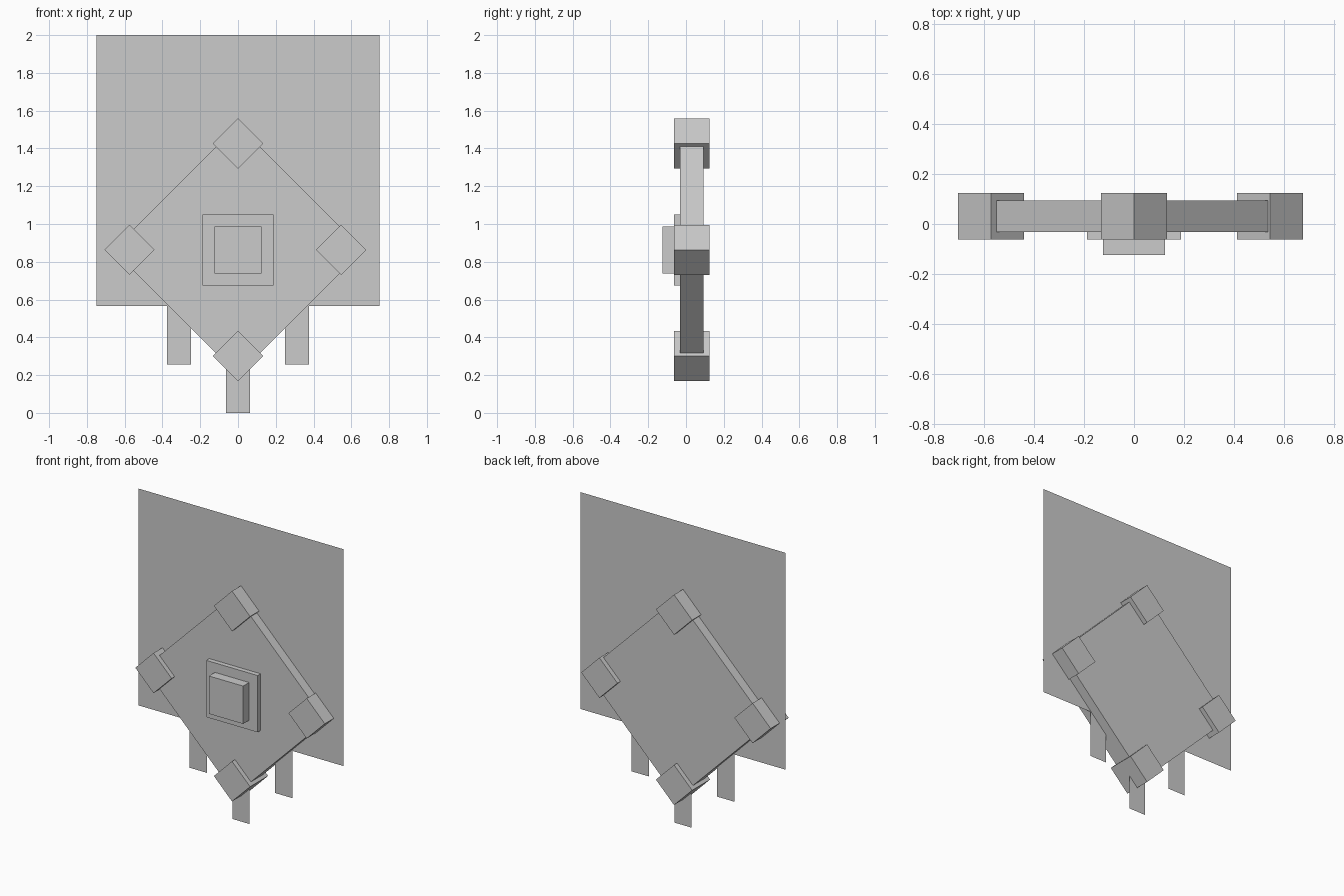
import bpy, math
from mathutils import Matrix

cube = bpy.data.objects.get("Cube")
if cube:
    bpy.data.objects.remove(cube, do_unlink=True)

grey = bpy.data.materials.new("plain grey")
grey.use_nodes = True
colour = (0.6, 0.6, 0.6, 1)
grey.diffuse_color = colour
grey.node_tree.nodes["Principled BSDF"].inputs["Base Color"].default_value = colour

U = 0.0625      # base unit
MID_Z = 0.863   # centre height of the diamond
SHEET_Y = U / 2


def finish(obj, name):
    obj.name = obj.data.name = name
    obj.data.materials.append(grey)


def block(name, x, z, width, y0, y1, height=None, turn=0):
    """Box between depths y0 and y1, turned about the depth axis."""
    bpy.ops.mesh.primitive_cube_add(size=1)
    obj = bpy.context.object
    size = Matrix.Diagonal((width, y1 - y0, height or width, 1))
    obj.data.transform(Matrix.Rotation(math.radians(turn), 4, 'Y') @ size)
    obj.location = (x, (y0 + y1) / 2, z)
    finish(obj, name)


def sheet(name, x0, x1, z0, z1):
    """Upright flat sheet with no thickness."""
    bpy.ops.mesh.primitive_plane_add(size=1)
    obj = bpy.context.object
    size = Matrix.Diagonal((x1 - x0, z1 - z0, 1, 1))
    obj.data.transform(Matrix.Rotation(math.radians(90), 4, 'X') @ size)
    obj.location = ((x0 + x1) / 2, SHEET_Y, (z0 + z1) / 2)
    finish(obj, name)


# Diamond panel with a block on each corner
block("diamond_panel", 0, MID_Z, 15 * U, -U / 2, 1.5 * U, turn=45)
corners = {"top": (0, 1.426), "bottom": (0, 0.301),
           "right": (-0.574, MID_Z), "left": (0.546, MID_Z)}
for side, (x, z) in corners.items():
    block(side + "_corner_block", x, z, 3 * U, -U, 2 * U, turn=45)

# Raised plate and button on the front
block("front_plate", 0, MID_Z, 6 * U, -U, 0)
block("front_button", 0, MID_Z, 4 * U, -2 * U, 0)

# Flat back sheet and the three strips hanging below it
SHEET_LOW = 0.567
sheet("back_sheet", -12 * U, 12 * U, SHEET_LOW, 2)
for name, x, low in (("right_strip", -5 * U, 0.255),
                     ("middle_strip", 0, 0),
                     ("left_strip", 5 * U, 0.255)):
    sheet(name, x - U, x + U, low, SHEET_LOW)
